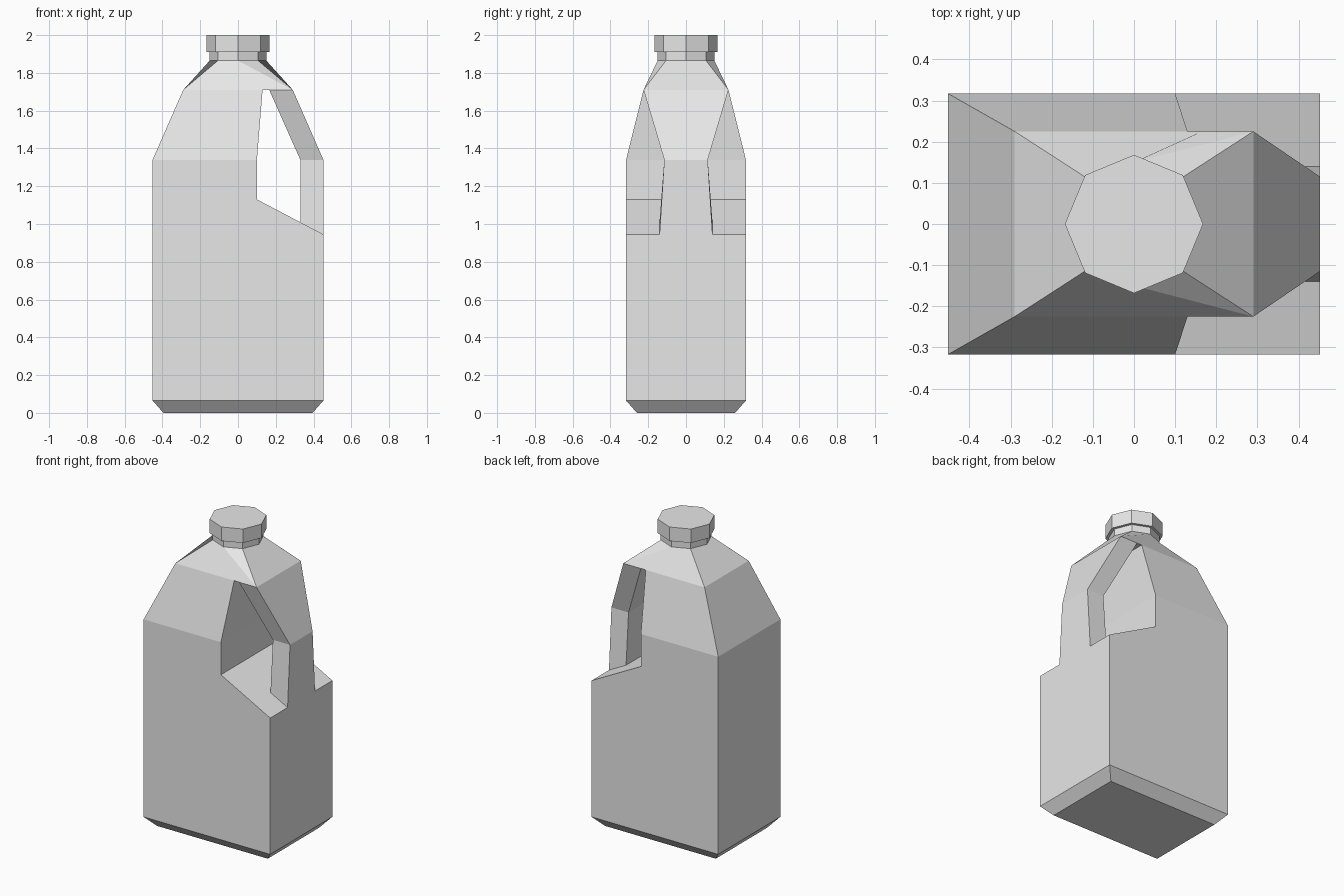
import bpy
import bmesh
import math

if "Cube" in bpy.data.objects:
    bpy.data.objects.remove(bpy.data.objects["Cube"])

plastic = bpy.data.materials.new("grey_plastic")
plastic.use_nodes = True
colour = (0.8, 0.8, 0.8, 1)
plastic.diffuse_color = colour
plastic.node_tree.nodes["Principled BSDF"].inputs["Base Color"].default_value = colour


def add_object(name, bm):
    bmesh.ops.recalc_face_normals(bm, faces=bm.faces[:])
    mesh = bpy.data.meshes.new(name)
    bm.to_mesh(mesh)
    bm.free()
    mesh.materials.append(plastic)
    obj = bpy.data.objects.new(name, mesh)
    bpy.context.collection.objects.link(obj)
    return obj


# Key heights and half widths of the bottle
BASE, LEDGE, WAIST, SHOULDER, NECK = 0.065, 0.945, 1.34, 1.71, 1.865
W, D = 0.452, 0.317
SD = 0.225
R = 0.15
r = R * math.sqrt(0.5)

# Points of one half; each is mirrored to the other side
points = {
    "base_r": (-0.395, 0.26, 0), "base_l": (0.395, 0.26, 0),
    "foot_r": (-W, D, BASE), "foot_l": (W, D, BASE),
    "waist_r": (-W, D, WAIST), "waist_cut": (0.1, D, WAIST),
    "ledge_in": (0.1, D, 1.13), "ledge_out": (W, D, LEDGE),
    "shoulder_r": (-0.29, SD, SHOULDER), "shoulder_cut": (0.13, SD, SHOULDER),
    "grip_top_in": (0.165, SD, SHOULDER), "grip_top_out": (0.29, SD, SHOULDER),
    "grip_mid_in": (0.33, 0.115, WAIST), "grip_mid_out": (W, 0.115, WAIST),
    "grip_low_in": (0.33, 0.14, 1.009), "grip_low_out": (W, 0.14, LEDGE),
    "neck_r": (-r, r, NECK), "neck_side": (0, R, NECK), "neck_l": (r, r, NECK),
}

# Faces that lie on each side
side_faces = [
    "base_r base_l foot_l foot_r",
    "foot_r foot_l ledge_out ledge_in waist_cut waist_r",
    "waist_r waist_cut shoulder_cut shoulder_r",
    "shoulder_r shoulder_cut grip_top_in grip_top_out neck_side neck_r",
    "grip_top_out neck_l neck_side",
    "grip_top_out grip_top_in grip_mid_in grip_mid_out",
    "grip_mid_out grip_mid_in grip_low_in grip_low_out",
    "ledge_in grip_low_in grip_low_out ledge_out",
]

# Strips that bridge from one side to the other
bridges = [
    "base_r base_l", "base_r foot_r", "foot_r waist_r", "waist_r shoulder_r",
    "base_l foot_l", "foot_l ledge_out grip_low_out",
    "grip_low_out grip_mid_out", "grip_mid_out grip_top_out",
    "grip_low_in grip_mid_in", "grip_mid_in grip_top_in",
    "grip_top_in shoulder_cut", "shoulder_cut waist_cut",
    "waist_cut ledge_in", "ledge_in grip_low_in",
]

# Bottle with handle
bm = bmesh.new()
back = {n: bm.verts.new(p) for n, p in points.items()}
front = {n: bm.verts.new((x, -y, z)) for n, (x, y, z) in points.items()}
for face in side_faces:
    names = face.split()
    bm.faces.new([back[n] for n in names])
    bm.faces.new([front[n] for n in reversed(names)])
for strip in bridges:
    names = strip.split()
    bm.faces.new([back[n] for n in names] + [front[n] for n in reversed(names)])

# Shoulder ends that meet the neck
tips = []
for x, edge, neck in ((-R, "shoulder_r", "neck_r"), (R, "grip_top_out", "neck_l")):
    tip = bm.verts.new((x, 0, NECK))
    bm.faces.new((back[edge], back[neck], tip, front[neck], front[edge]))
    tips.append(tip)
bm.faces.new((tips[0], back["neck_r"], back["neck_side"], back["neck_l"],
              tips[1], front["neck_l"], front["neck_side"], front["neck_r"]))
add_object("bottle", bm)

# Neck and cap
for name, radius, low, high in (("neck", R, NECK, 1.912), ("cap", 0.168, 1.91, 2.0)):
    bm = bmesh.new()
    bmesh.ops.create_cone(bm, cap_ends=True, segments=8, radius1=radius,
                          radius2=radius, depth=high - low)
    bmesh.ops.translate(bm, verts=bm.verts[:], vec=(0, 0, (low + high) / 2))
    add_object(name, bm)
